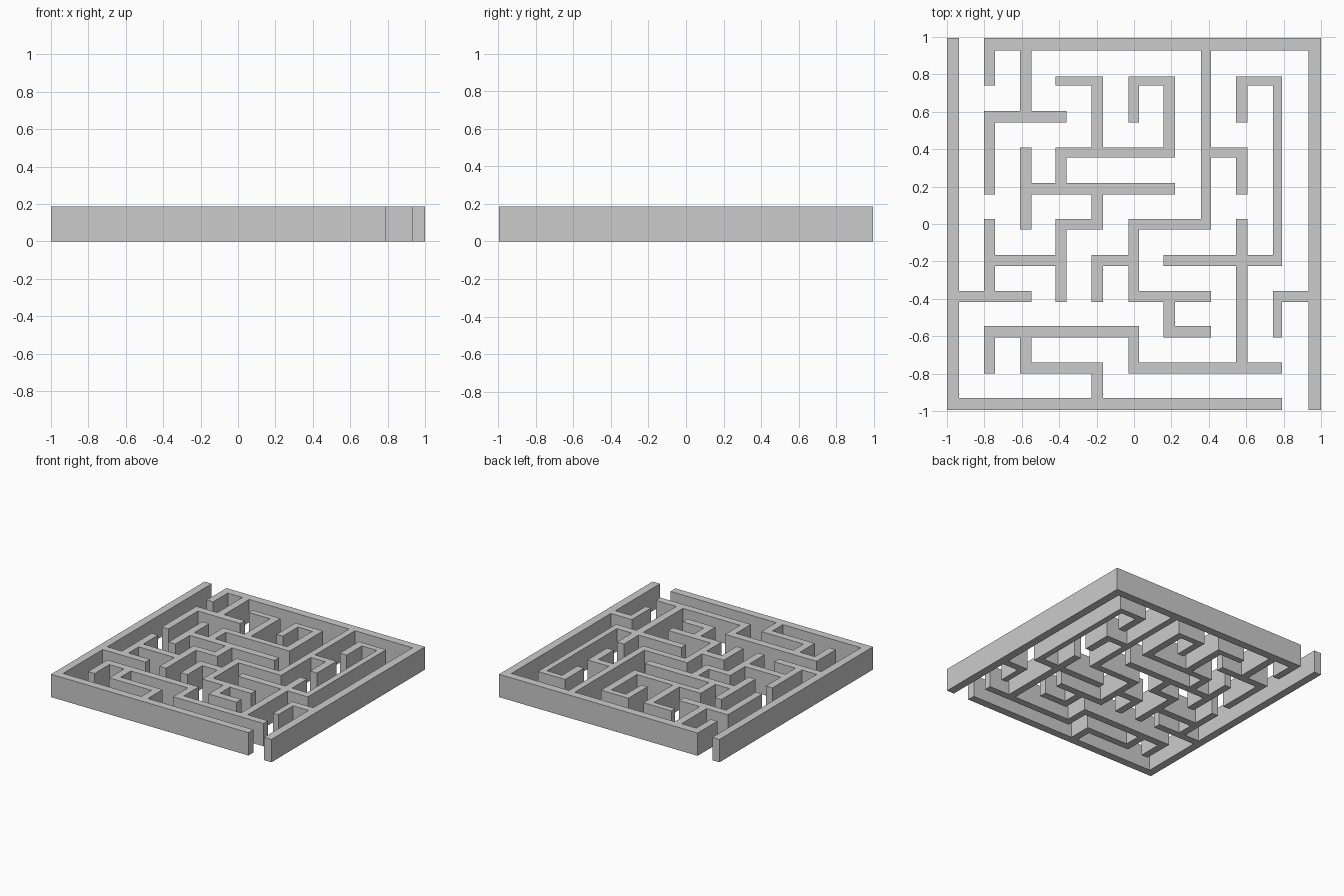
import bpy, bmesh, math

if "Cube" in bpy.data.objects:
    bpy.data.objects.remove(bpy.data.objects["Cube"])

HEIGHT = 0.187
# near/far edge of each of the 11 grid lines (same for x and y)
E = [-1, -.935, -.802, -.743, -.61, -.548, -.42, -.36, -.227, -.166, -.03,
     .027, .158, .219, .358, .412, .545, .607, .743, .792, .933, 1]
Y_SCALE = 0.995

# wall runs as start-end grid lines: rows from front to back, columns from left to right
ROWS = [[(0, 9)], [(2, 4), (5, 9)], [(1, 5), (6, 7)], [(0, 2), (5, 7), (9, 10)],
        [(1, 3), (4, 5), (6, 9)], [(3, 4), (5, 7)], [(2, 6)], [(3, 6), (7, 8)],
        [(1, 3)], [(3, 4), (5, 6), (8, 9)], [(1, 10)]]
COLS = [[(0, 10)], [(1, 2), (3, 5), (6, 8), (9, 10)], [(1, 2), (5, 7), (8, 10)],
        [(3, 5), (6, 7)], [(0, 1), (3, 4), (5, 6), (7, 9)], [(1, 2), (3, 5), (8, 9)],
        [(2, 3), (7, 9)], [(5, 10)], [(1, 5), (6, 7), (8, 9)], [(2, 3), (4, 9)], [(0, 10)]]

# even cells are wall lines, odd cells are the corridors between them
filled = set()
for k in range(11):
    for a, b in ROWS[k]:
        filled |= {(c, 2 * k) for c in range(2 * a, 2 * b + 1)}
    for a, b in COLS[k]:
        filled |= {(2 * k, c) for c in range(2 * a, 2 * b + 1)}

# maze plan as one flat joined sheet
bm = bmesh.new()
for i, j in sorted(filled):
    bm.faces.new([bm.verts.new((E[p], E[q] * Y_SCALE, 0)) for p, q in
                  ((i, j), (i + 1, j), (i + 1, j + 1), (i, j + 1))])
bmesh.ops.remove_doubles(bm, verts=bm.verts, dist=1e-4)

# raise the plan into walls, keeping the underside
res = bmesh.ops.extrude_face_region(bm, geom=bm.faces[:], use_keep_orig=True)
top = [g for g in res["geom"] if isinstance(g, bmesh.types.BMVert)]
bmesh.ops.translate(bm, verts=top, vec=(0, 0, HEIGHT))
bmesh.ops.recalc_face_normals(bm, faces=bm.faces)
bmesh.ops.dissolve_limit(bm, angle_limit=math.radians(1), verts=bm.verts, edges=bm.edges)

mesh = bpy.data.meshes.new("maze_walls")
bm.to_mesh(mesh)
bm.free()
bpy.context.collection.objects.link(bpy.data.objects.new("maze_walls", mesh))
